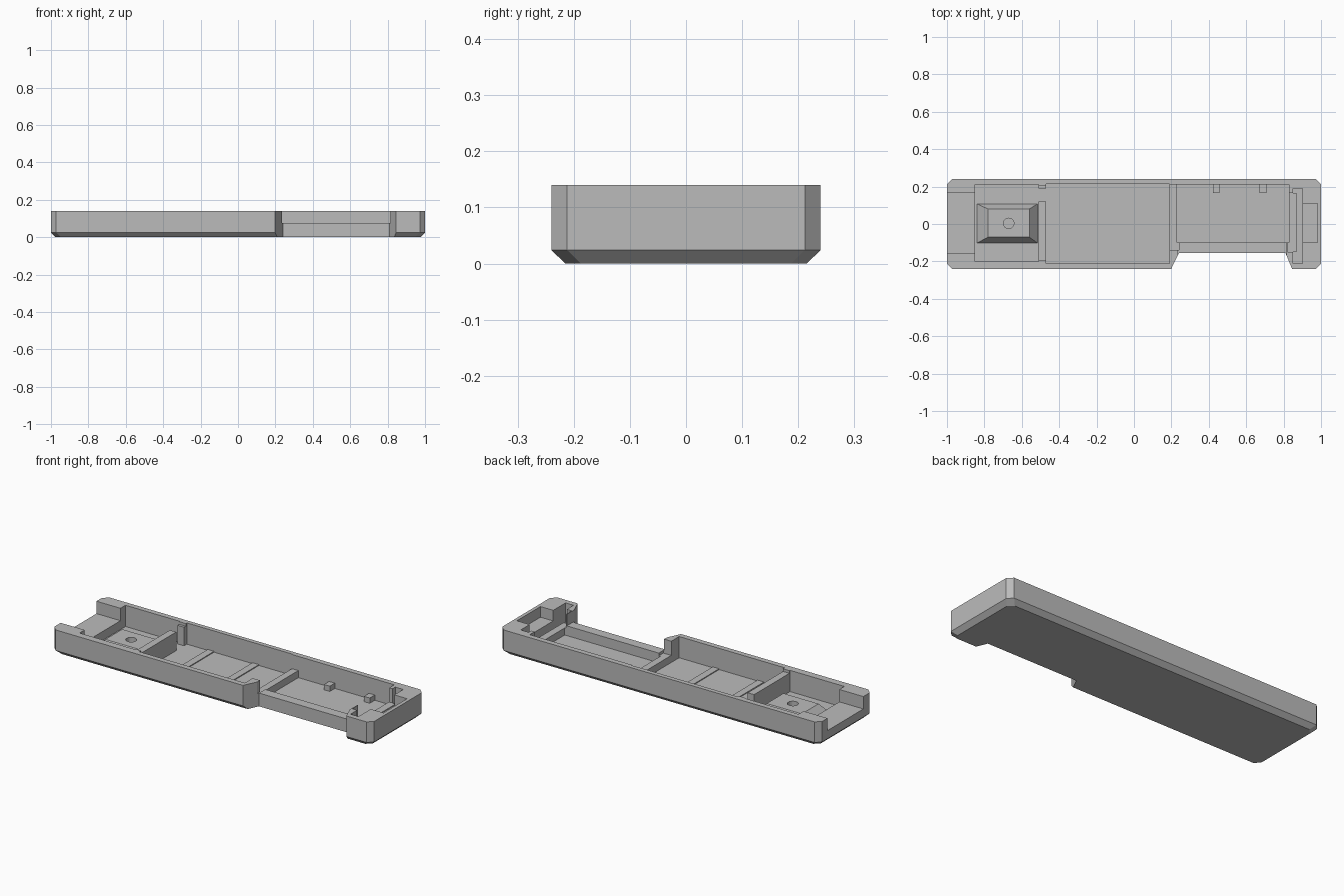
import bpy, bmesh, math

if "Cube" in bpy.data.objects:
    bpy.data.objects.remove(bpy.data.objects["Cube"])

grey = bpy.data.materials.new("plain_grey")
grey.diffuse_color = (0.5, 0.5, 0.5, 1)
grey.use_nodes = True
grey.node_tree.nodes["Principled BSDF"].inputs["Base Color"].default_value = grey.diffuse_color


def loft(name, rings):
    """Solid from stacked rings of (x, y, z) points, counter-clockwise from above."""
    bm = bmesh.new()
    loops = [[bm.verts.new(p) for p in r] for r in rings]
    n = len(loops[0])
    bm.faces.new(loops[0][::-1])
    bm.faces.new(loops[-1])
    for a, b in zip(loops, loops[1:]):
        for i in range(n):
            j = (i + 1) % n
            bm.faces.new((a[i], a[j], b[j], b[i]))
    bmesh.ops.recalc_face_normals(bm, faces=bm.faces)
    me = bpy.data.meshes.new(name)
    bm.to_mesh(me)
    bm.free()
    me.materials.append(grey)
    ob = bpy.data.objects.new(name, me)
    bpy.context.collection.objects.link(ob)
    return ob


def rect(x0, x1, y0, y1, z):
    return [(x0, y0, z), (x1, y0, z), (x1, y1, z), (x0, y1, z)]


def block(name, x0, x1, y0, y1, z0, z1):
    return loft(name, [rect(x0, x1, y0, y1, z0), rect(x0, x1, y0, y1, z1)])


def cut(target, cutter):
    mod = target.modifiers.new("cut", 'BOOLEAN')
    mod.operation = 'DIFFERENCE'
    mod.solver = 'EXACT'
    mod.object = cutter
    bpy.context.view_layer.objects.active = target
    bpy.ops.object.modifier_apply(modifier=mod.name)
    bpy.data.objects.remove(cutter)


def outline(inset, z):
    """Long rectangle with clipped corners."""
    a, b, c = 1 - inset, 0.24 - inset, 0.028
    return [(-a + c, -b, z), (a - c, -b, z), (a, -b + c, z), (a, b - c, z),
            (a - c, b, z), (-a + c, b, z), (-a, b - c, z), (-a, -b + c, z)]


# Tray body with chamfered underside
H, FLOOR, TOP = 0.14, 0.02, 0.3
tray = loft("tray", [outline(0.025, 0), outline(0, 0.024), outline(0, H)])

# Side notch with slanted ends, right through the bottom
notch = [(0.17, -0.3), (0.87, -0.3), (0.81, -0.155), (0.24, -0.155)]
cut(tray, loft("notch", [[(x, y, z) for x, y in notch] for z in (-0.1, TOP)]))

# Pockets: x0, x1, y0, y1, floor height
pockets = [
    (-1.1, -0.84, -0.155, 0.165, 0.07),     # open end channel
    (-0.85, -0.51, -0.20, 0.21, FLOOR),     # end bay
    (-0.53, -0.45, -0.195, 0.205, 0.125),   # lowered first divider
    (-0.53, -0.45, 0.12, 0.19, FLOOR),      # cable gap
    (-0.47, 0.19, -0.21, 0.215, FLOOR),     # middle bay
    (0.18, 0.24, -0.14, 0.21, 0.06),        # lowered second divider
    (0.23, 0.83, -0.10, 0.21, FLOOR),       # long bay
    (0.235, 0.815, -0.30, -0.09, 0.075),    # low wall at the notch
    (0.82, 0.88, -0.15, 0.165, 0.06),       # ridge
    (0.85, 0.90, -0.21, 0.19, FLOOR + 0.01),  # cross slot
    (0.89, 0.98, -0.10, 0.11, 0.08),        # end ledge
]
for p in pockets:
    cut(tray, block("pocket", *p, TOP))

# Ridge between long bay and cross slot
block("slot_ridge", 0.828, 0.87, -0.15, 0.165, 0.015, 0.06)

# Raised sloping pad with a round hole
pad = loft("raised_pad", [rect(-0.845, -0.512, -0.105, 0.11, 0.015),
                          rect(-0.78, -0.56, -0.07, 0.08, 0.073)])
hole = [(-0.67 + 0.028 * math.cos(t * math.pi / 12),
         0.003 + 0.028 * math.sin(t * math.pi / 12)) for t in range(24)]
cut(pad, loft("hole", [[(x, y, z) for x, y in hole] for z in (0.03, TOP)]))

# Posts on the back wall
for i, x in enumerate((0.44, 0.69)):
    block(f"post_{i + 1}", x - 0.018, x + 0.018, 0.165, 0.215, 0.015, 0.05)

# Shallow ribs across the middle bay floor
for i, x in enumerate((-0.32, -0.04)):
    block(f"floor_rib_{i + 1}", x - 0.02, x + 0.02, -0.212, 0.217, 0.015, 0.025)
